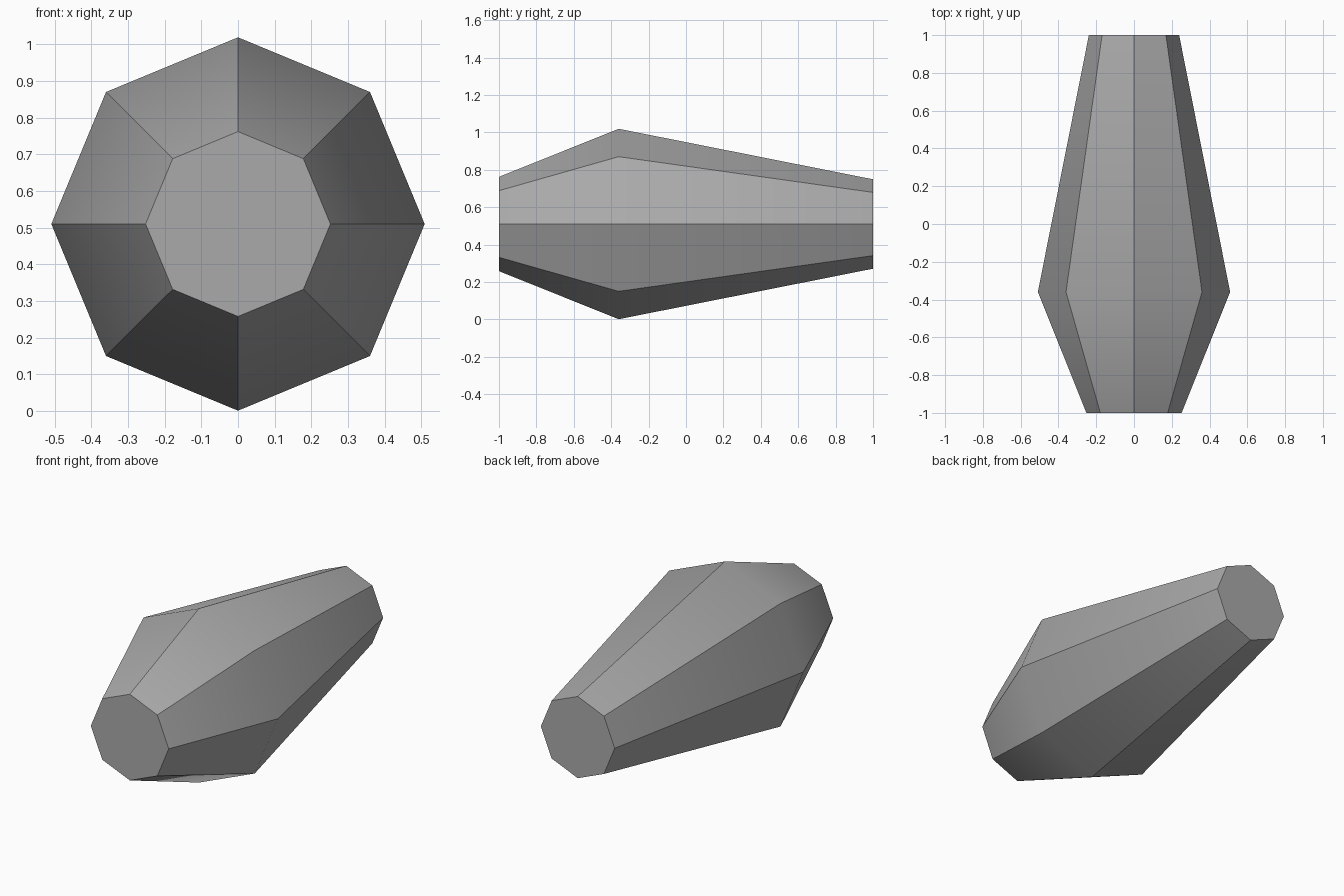
import bpy
import bmesh
import math

SIDES = 8
CENTRE_Z = 0.51
# (y position, radius) of each ring, front to back
PROFILE = [(-1.0, 0.252), (-0.36, 0.509), (1.0, 0.239)]

default_cube = bpy.data.objects.get("Cube")
if default_cube:
    bpy.data.objects.remove(default_cube, do_unlink=True)

# Plain grey material
grey = bpy.data.materials.new("plain_grey")
grey.use_nodes = True
colour = (0.4, 0.4, 0.4, 1.0)
grey.diffuse_color = colour
grey.node_tree.nodes["Principled BSDF"].inputs["Base Color"].default_value = colour


def add_ring(bm, y, radius):
    """Add one octagonal ring of vertices around the y axis."""
    angles = [i * math.tau / SIDES for i in range(SIDES)]
    return [bm.verts.new((radius * math.cos(a), y, CENTRE_Z + radius * math.sin(a)))
            for a in angles]


# Tapered octagonal body with flat end caps
bm = bmesh.new()
rings = [add_ring(bm, y, r) for y, r in PROFILE]
for near, far in zip(rings, rings[1:]):
    for i in range(SIDES):
        j = (i + 1) % SIDES
        bm.faces.new((near[i], near[j], far[j], far[i]))
bm.faces.new(rings[0])
bm.faces.new(rings[-1])
bmesh.ops.recalc_face_normals(bm, faces=bm.faces)

mesh = bpy.data.meshes.new("tapered_body")
bm.to_mesh(mesh)
bm.free()
mesh.materials.append(grey)
body = bpy.data.objects.new("tapered_body", mesh)
bpy.context.collection.objects.link(body)

# Smooth the widest ring, keep the lengthwise edges and caps crisp
bpy.ops.object.select_all(action="DESELECT")
body.select_set(True)
bpy.context.view_layer.objects.active = body
bpy.ops.object.shade_smooth_by_angle(angle=math.radians(36))
